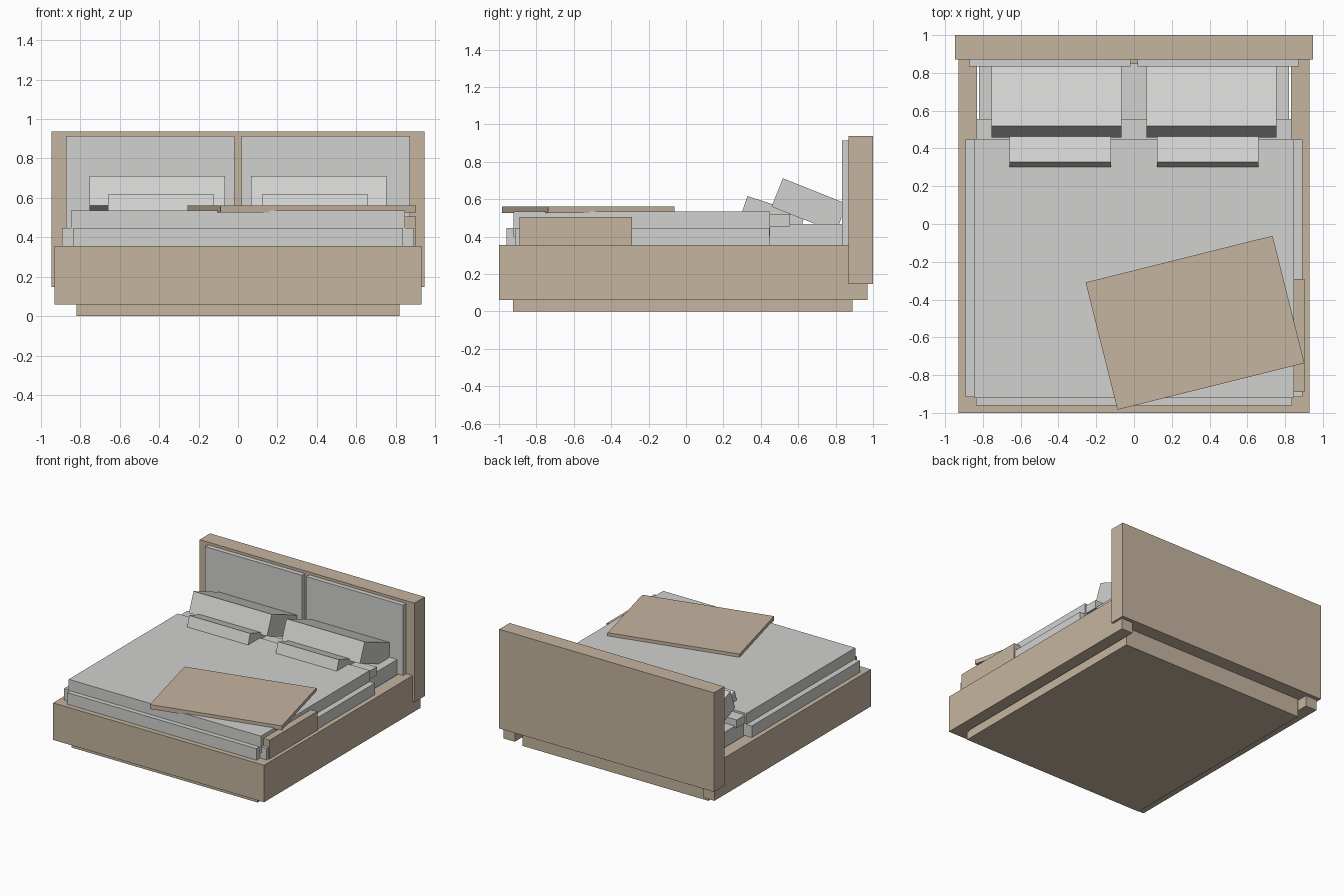
import bpy
import math
from mathutils import Vector

default = bpy.data.objects.get("Cube")
if default:
    bpy.data.objects.remove(default, do_unlink=True)


def material(name, rgb):
    m = bpy.data.materials.new(name)
    m.use_nodes = True
    m.diffuse_color = (*rgb, 1)
    m.node_tree.nodes["Principled BSDF"].inputs["Base Color"].default_value = (*rgb, 1)
    return m


WOOD = material("tan", (0.56, 0.46, 0.35))
FABRIC = material("light_grey", (0.64, 0.64, 0.625))


def block(name, centre, size, mat, rotation=(0, 0, 0)):
    bpy.ops.mesh.primitive_cube_add(size=1, location=centre, rotation=rotation)
    ob = bpy.context.object
    ob.name = name
    ob.scale = size
    ob.data.materials.append(mat)
    return ob


def box(name, x, y, z, mat):
    """Axis-aligned box from three (low, high) ranges."""
    ranges = (x, y, z)
    return block(name, [(a + b) / 2 for a, b in ranges], [b - a for a, b in ranges], mat)


def cushion(name, x, top_front, length, thickness, tilt):
    """Slanted cushion placed by its upper front edge (y, z) and tilted back."""
    c, s = math.cos(tilt), math.sin(tilt)
    y = top_front[0] + c * length / 2 - s * thickness / 2
    z = top_front[1] - s * length / 2 - c * thickness / 2
    block(name, Vector(((x[0] + x[1]) / 2, y, z)), (x[1] - x[0], length, thickness),
          FABRIC, (-tilt, 0, 0))


# Base and headboard
box("plinth", (-0.82, 0.82), (-0.925, 0.89), (0, 0.34), WOOD)
box("front_rail", (-0.83, 0.83), (-1, -0.9), (0.06, 0.355), WOOD)
box("headboard", (-0.947, 0.947), (0.87, 1), (0.147, 0.937), WOOD)

# Mattress and bedding
box("mattress", (-0.82, 0.82), (-0.9, 0.85), (0.3, 0.468), FABRIC)
box("duvet", (-0.847, 0.847), (-0.922, 0.45), (0.4, 0.535), FABRIC)
box("duvet_fold", (-0.835, 0.835), (0.44, 0.555), (0.455, 0.52), FABRIC)
box("duvet_front_drop", (-0.836, 0.836), (-0.96, -0.89), (0.345, 0.447), FABRIC)

# Mirrored parts
for side, sign in (("left", 1), ("right", -1)):
    def span(a, b):
        return tuple(sorted((a * sign, b * sign)))

    box(side + "_rail", span(0.83, 0.93), (-1, 0.97), (0.06, 0.355), WOOD)
    box(side + "_headboard_panel", span(0.019, 0.873), (0.833, 0.88), (0.34, 0.915), FABRIC)
    box(side + "_duvet_drop", span(0.815, 0.893), (-0.915, 0.447), (0.345, 0.447), FABRIC)
    cushion(side + "_pillow", span(0.065, 0.754), (0.518, 0.712), 0.37, 0.163, math.radians(21.8))
    cushion(side + "_small_cushion", span(0.122, 0.66), (0.328, 0.617), 0.325, 0.12, math.radians(18))

# Throw blanket with its hanging end
block("throw", (0.323, -0.523, 0.543), (1.02, 0.695, 0.035), WOOD, (0, 0, math.radians(14)))
box("throw_drop", (0.842, 0.902), (-0.89, -0.29), (0.345, 0.505), WOOD)
